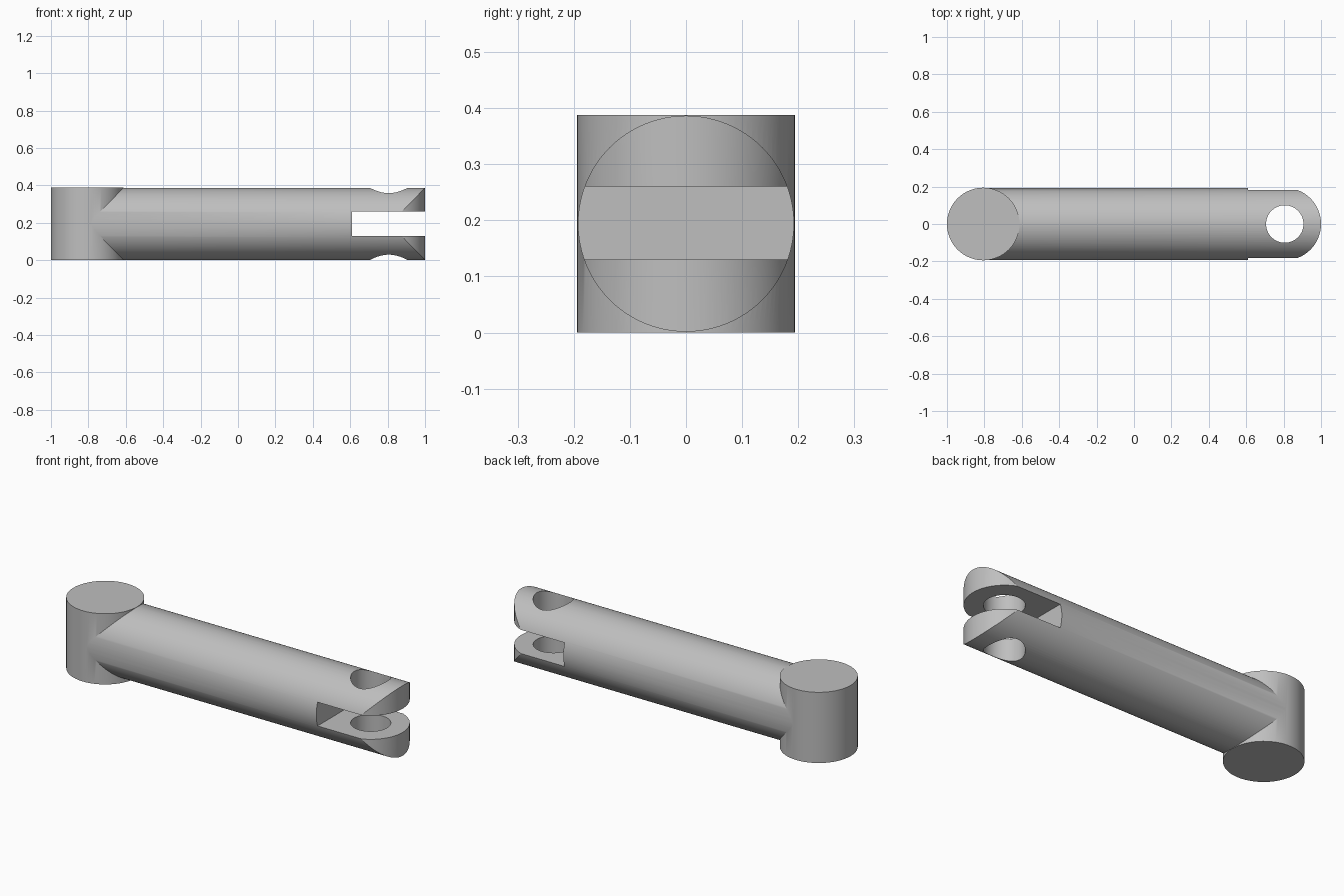
import bpy
import bmesh
from math import cos, sin, pi
from mathutils import Matrix, Vector

cube = bpy.data.objects.get("Cube")
if cube:
    bpy.data.objects.remove(cube, do_unlink=True)

R = 0.194      # head radius, also half the height
BAR_R = 0.1925
PIVOT = 0.806  # distance of both pivots from the centre

grey = bpy.data.materials.new("plain grey")
grey.use_nodes = True
colour = (0.52, 0.52, 0.52, 1)
grey.diffuse_color = colour
grey.node_tree.nodes["Principled BSDF"].inputs["Base Color"].default_value = colour


def add(name, bm):
    bmesh.ops.recalc_face_normals(bm, faces=bm.faces)
    mesh = bpy.data.meshes.new(name)
    bm.to_mesh(mesh)
    bm.free()
    mesh.materials.append(grey)
    obj = bpy.data.objects.new(name, mesh)
    bpy.context.collection.objects.link(obj)
    return obj


def rod(name, start, end, radius, sides=96):
    """Closed cylinder between two points."""
    a, b = Vector(start), Vector(end)
    turn = (b - a).to_track_quat('Z', 'Y').to_matrix().to_4x4()
    bm = bmesh.new()
    bmesh.ops.create_cone(bm, cap_ends=True, segments=sides, radius1=radius,
                          radius2=radius, depth=(b - a).length,
                          matrix=Matrix.Translation((a + b) / 2) @ turn)
    return add(name, bm)


def box(name, low, high):
    lo, hi = Vector(low), Vector(high)
    bm = bmesh.new()
    bmesh.ops.create_cube(bm, size=1, matrix=Matrix.Translation((lo + hi) / 2)
                          @ Matrix.Diagonal((*(hi - lo), 1)))
    return add(name, bm)


def round_end_block(name):
    """Tall block whose +x end is a half circle about the fork pivot."""
    bm = bmesh.new()
    arc = [(PIVOT + R * cos(t), R * sin(t))
           for t in (pi * (i / 48 - 0.5) for i in range(49))]
    outline = arc + [(-1, R), (-1, -R)]
    face = bm.faces.new([bm.verts.new((x, y, -0.1)) for x, y in outline])
    out = bmesh.ops.extrude_face_region(bm, geom=[face])
    bmesh.ops.translate(bm, vec=(0, 0, 0.6),
                        verts=[v for v in out["geom"] if isinstance(v, bmesh.types.BMVert)])
    return add(name, bm)


def carve(target, cutter, operation='DIFFERENCE'):
    cutter.hide_render = True
    mod = target.modifiers.new(cutter.name, 'BOOLEAN')
    mod.operation, mod.solver, mod.object = operation, 'EXACT', cutter
    bpy.context.view_layer.objects.active = target
    bpy.ops.object.modifier_apply(modifier=mod.name)
    bpy.data.objects.remove(cutter, do_unlink=True)


# Round bar with a rounded, slotted and drilled fork at the +x end
link = rod("link_arm", (-PIVOT, 0, R), (1.1, 0, R), BAR_R)
carve(link, round_end_block("rounding"), 'INTERSECT')
carve(link, box("fork_slot", (0.61, -0.4, 0.13), (1.3, 0.4, 0.26)))
carve(link, rod("pivot_hole", (PIVOT, 0, -0.1), (PIVOT, 0, 0.5), 0.1, 64))

# Vertical head at the -x end, fused to the bar
carve(link, rod("head", (-PIVOT, 0, 0), (-PIVOT, 0, 2 * R), R), 'UNION')

# Hollow core behind the slot, with a narrow bore in its end wall
carve(link, rod("core", (-0.5, 0, R), (0.61, 0, R), 0.176))
carve(link, rod("bore", (-0.6, 0, R), (-0.45, 0, R), 0.02, 32))

# Smooth curved walls with sharp edges
bpy.ops.object.select_all(action='DESELECT')
link.select_set(True)
bpy.context.view_layer.objects.active = link
bpy.ops.object.shade_smooth_by_angle(angle=0.5)
